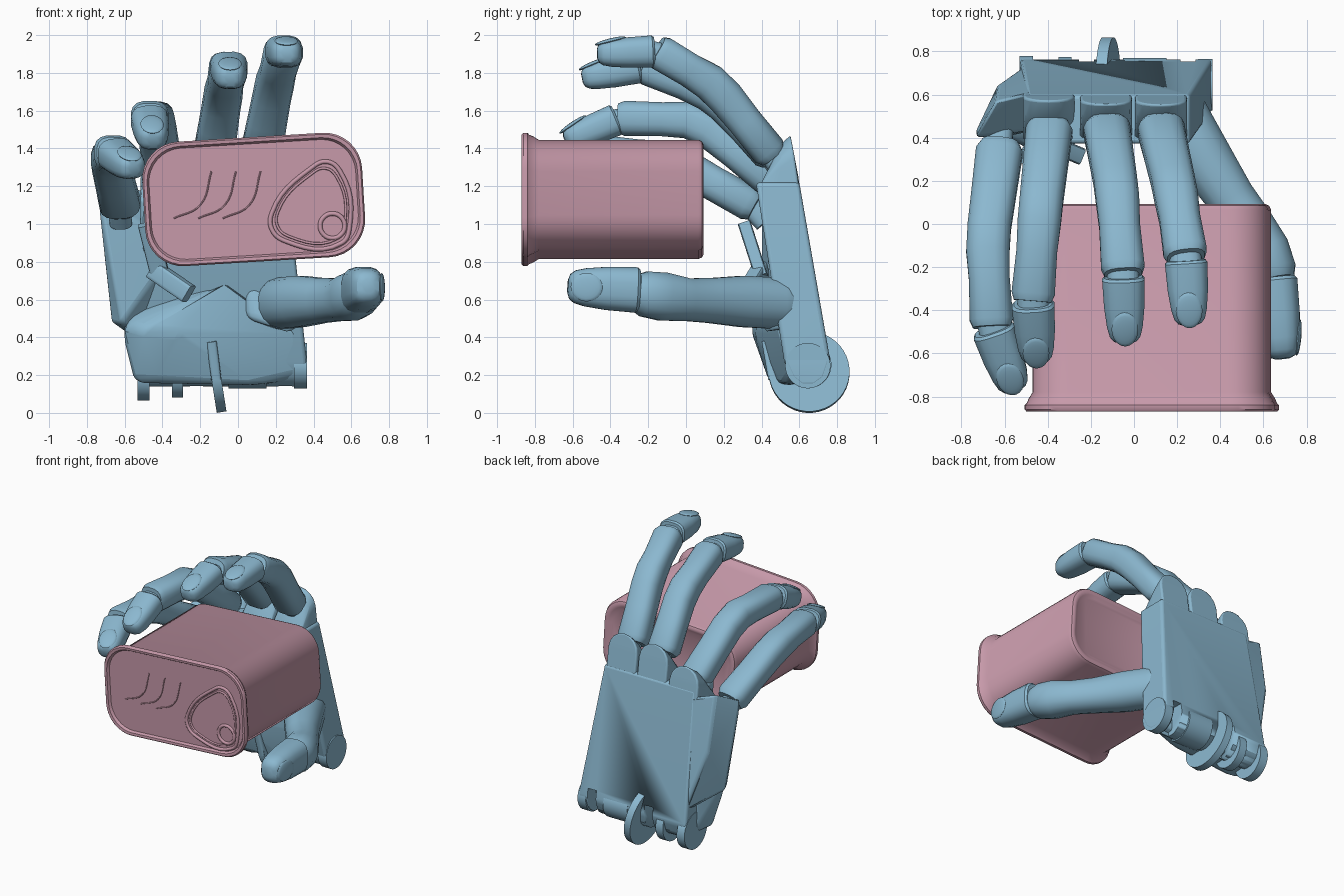
import bpy, bmesh, math
from mathutils import Vector as V

cube = bpy.data.objects.get("Cube")
if cube:
    bpy.data.objects.remove(cube, do_unlink=True)


def material(name, rgb):
    m = bpy.data.materials.new(name)
    m.use_nodes = True
    m.diffuse_color = (*rgb, 1)
    m.node_tree.nodes["Principled BSDF"].inputs["Base Color"].default_value = (*rgb, 1)
    return m


BLUE = material("soft blue", (0.26, 0.48, 0.63))
PINK = material("dusty pink", (0.57, 0.32, 0.40))


def finish(name, bm, mat, bevel=0, angle=32):
    bmesh.ops.recalc_face_normals(bm, faces=bm.faces)
    me = bpy.data.meshes.new(name)
    bm.to_mesh(me)
    bm.free()
    me.materials.append(mat)
    me.shade_smooth()
    me.set_sharp_from_angle(angle=math.radians(angle))
    ob = bpy.data.objects.new(name, me)
    bpy.context.collection.objects.link(ob)
    if bevel:
        b = ob.modifiers.new("Bevel", "BEVEL")
        b.width, b.segments = bevel, 3
        b.limit_method, b.angle_limit = "ANGLE", math.radians(25)
    return ob


def skin(bm, rings):
    loops = [[bm.verts.new(p) for p in r] for r in rings]
    n = len(loops[0])
    for a, b in zip(loops, loops[1:]):
        for i in range(n):
            j = (i + 1) % n
            bm.faces.new((a[i], a[j], b[j], b[i]))
    bm.faces.new(loops[0])
    bm.faces.new(loops[-1])


def frame(d, side):
    d = d.normalized()
    s = (side - d * side.dot(d)).normalized()
    return s, d.cross(s)


# Tube of rounded-square sections along a path
def loft(name, pts, radii, side=V((1, 0, 0)), n=16, power=0.72):
    pts = [V(p) for p in pts]
    rings = []
    for i, p in enumerate(pts):
        s, u = frame(pts[min(i + 1, len(pts) - 1)] - pts[max(i - 1, 0)], side)
        w, h = radii[i]
        ring = []
        for k in range(n):
            t = math.tau * (k + 0.5) / n
            c, q = math.cos(t), math.sin(t)
            ring.append(p + s * w * math.copysign(abs(c) ** power, c)
                        + u * h * math.copysign(abs(q) ** power, q))
        rings.append(ring)
    bm = bmesh.new()
    skin(bm, rings)
    return finish(name, bm, BLUE)


def hull(name, pts, bevel=0.03):
    bm = bmesh.new()
    vs = [bm.verts.new(p) for p in pts]
    res = bmesh.ops.convex_hull(bm, input=vs)
    junk = {g for g in res["geom_interior"] + res["geom_unused"] if isinstance(g, bmesh.types.BMVert)}
    bmesh.ops.delete(bm, geom=list(junk), context="VERTS")
    bmesh.ops.dissolve_limit(bm, angle_limit=0.03, verts=bm.verts, edges=bm.edges)
    return finish(name, bm, BLUE, bevel)


def disc(name, centre, axis, r, half):
    c, a = V(centre), V(axis).normalized() * half
    return loft(name, [c - a, c + a], [(r, r)] * 2, V((0, 1, 0)), 40, 1)


def nail(name, a, b, side, w, h):
    s, u = frame(b - a, side)
    bm = bmesh.new()
    bmesh.ops.create_uvsphere(bm, u_segments=20, v_segments=10, radius=1)
    d = (b - a).normalized()
    c = a.lerp(b, 0.76) + u * h
    tilt = (d - u * 0.2).normalized()
    up = tilt.cross(s)
    for v in bm.verts:
        x, y, z = v.co
        v.co = c + s * x * w + tilt * y * 0.085 + up * z * 0.014
    return finish(name, bm, BLUE)


def fingertip(name, a, b, side, w, h):
    steps = [(0, 0.9), (0.04, 1), (0.45, 0.95), (0.75, 0.84), (0.9, 0.72), (0.97, 0.55), (1, 0.3)]
    loft(name + "_tip", [a.lerp(b, t) for t, _ in steps], [(w * k, h * k) for _, k in steps], side)
    nail(name + "_nail", a, b, side, w * 0.62, h * 0.76)


# Four fingers: knuckle, middle joint, end joint, tip
FINGERS = {
    "index": [(0.12, 0.46, 1.36), (0.19, 0.16, 1.73), (0.24, -0.15, 1.915), (0.26, -0.47, 1.90)],
    "middle": [(-0.13, 0.46, 1.35), (-0.08, 0.16, 1.68), (-0.05, -0.225, 1.835), (-0.04, -0.55, 1.77)],
    "ring": [(-0.39, 0.46, 1.22), (-0.435, 0.06, 1.55), (-0.47, -0.35, 1.56), (-0.45, -0.64, 1.44)],
    "little": [(-0.62, 0.37, 1.09), (-0.68, -0.08, 1.34), (-0.66, -0.47, 1.38), (-0.55, -0.77, 1.29)],
}
X = V((1, 0, 0))
for name, joints in FINGERS.items():
    k, p, e, t = map(V, joints)
    path = [k, k.lerp(p, 0.08), k.lerp(p, 0.5), k.lerp(p, 0.85), p.lerp(e, 0.12),
            p.lerp(e, 0.45), p.lerp(e, 0.93), p.lerp(e, 1.02)]
    size = [(0.09, 0.075), (0.11, 0.095), (0.105, 0.093), (0.102, 0.1), (0.102, 0.1),
            (0.096, 0.091), (0.102, 0.094), (0.088, 0.08)]
    loft(name + "_finger", path, size, X)
    loft(name + "_end_hinge", [p.lerp(e, 0.85), e.lerp(t, 0.2)], [(0.075, 0.065)] * 2, X)
    loft(name + "_root_hinge", [k + V((0, 0.05, -0.08)), k.lerp(p, 0.1)], [(0.06, 0.06)] * 2, X)
    fingertip(name, e.lerp(t, 0.06), t, X, 0.1, 0.086)

# Thumb
DOWN = V((0, 0, -1))
thumb = [(0.19, 0.62, 0.58), (0.2, 0.57, 0.58), (0.23, 0.48, 0.58), (0.33, 0.3, 0.59), (0.45, 0.12, 0.595),
         (0.54, 0.0, 0.6), (0.6, -0.12, 0.615), (0.64, -0.22, 0.63), (0.65, -0.265, 0.64)]
thick = [0.085, 0.125, 0.138, 0.138, 0.12, 0.115, 0.13, 0.122, 0.1]
loft("thumb", thumb, [(r, r * 0.95) for r in thick], DOWN, power=0.9)
fingertip("thumb", V((0.65, -0.25, 0.65)), V((0.69, -0.625, 0.67)), DOWN, 0.122, 0.108)

# Palm slab, with a tilted side section and rounded wrist edge
slab = []
for z, front, back, left, right in [(1.22, 0.37, 0.6, -0.5, 0.26), (0.8, 0.45, 0.67, -0.5, 0.3),
                                    (0.27, 0.52, 0.765, -0.53, 0.365), (0.18, 0.56, 0.735, -0.53, 0.365),
                                    (0.14, 0.61, 0.68, -0.53, 0.365)]:
    slab += [(x, y, z) for x in (left, right) for y in (front, back)]
palm = hull("palm", slab, 0.02)

# Slots in the wrist edge of the palm
for i, x in enumerate((0.25, -0.22)):
    cutter = hull("wrist_slot_cutter_%d" % (i + 1), [(x + dx, y, z) for dx in (-0.035, 0.035)
                                                     for y in (0.62, 0.9) for z in (0.05, 0.34)], 0)
    cutter.hide_render = cutter.hide_viewport = True
    cut = palm.modifiers.new("Slot", "BOOLEAN")
    cut.object, cut.operation = cutter, "DIFFERENCE"

# Round-topped knuckle lobes along the top of the palm
for name, x, top in (("index", 0.125, 1.47), ("middle", -0.13, 1.46), ("ring", -0.395, 1.37)):
    lobe = [(x + s * 0.12, y, z) for s in (-1, 1)
            for y, z in [(0.39, min(top - 0.25, 1.2)), (0.45, 0.85), (0.65, 0.85)]]
    for i in range(9):
        a = i * math.pi / 8
        dx, z = 0.12 * math.cos(a), top - 0.12 * (1 - math.sin(a))
        lobe += [(x + dx, 0.555 + 0.19 * (1.46 - z), z), (x + dx, 0.5, z - 0.05)]
    hull(name + "_knuckle", lobe, 0.012)

# Folded outer panel that carries the little finger, with its inner flange and strap
hull("outer_palm", [(-0.735, 0.4, 1.14), (-0.735, 0.43, 1.05), (-0.51, 0.43, 1.0), (-0.64, 0.57, 1.22),
                    (-0.47, 0.61, 1.17), (-0.43, 0.44, 0.73), (-0.63, 0.65, 0.8), (-0.67, 0.5, 0.48),
                    (-0.62, 0.4, 0.47), (-0.5, 0.74, 0.36), (-0.42, 0.6, 0.4)], 0.025)
loft("palm_flange", [(-0.48, 0.31, 1.0), (-0.41, 0.4, 0.72)], [(0.05, 0.035)] * 2, power=0.3)
loft("palm_strap", [(-0.45, 0.4, 0.76), (-0.26, 0.32, 0.63)], [(0.05, 0.04)] * 2, V((0, 0, 1)), power=0.3)

# Heel of the hand and base of the thumb
hull("palm_heel", [(-0.63, 0.42, 0.48), (-0.55, 0.47, 0.16), (-0.5, 0.34, 0.44), (-0.33, 0.36, 0.42),
                   (-0.4, 0.44, 0.16), (-0.05, 0.46, 0.7), (0.0, 0.48, 0.4), (0.1, 0.52, 0.14),
                   (0.36, 0.56, 0.2), (0.33, 0.5, 0.42), (-0.53, 0.66, 0.17), (0.36, 0.66, 0.18),
                   (-0.5, 0.65, 0.6), (0.3, 0.65, 0.6)], 0.04)
hull("thumb_base", [(0.03, 0.48, 0.74), (0.05, 0.42, 0.5), (0.3, 0.4, 0.42), (0.33, 0.55, 0.44),
                    (0.3, 0.6, 0.72), (0.0, 0.6, 0.5)], 0.04)

# Wrist lugs, pivot disc and the strip in front of it
for i, (x, half, z, r) in enumerate([(-0.5, 0.032, 0.2, 0.135), (-0.32, 0.03, 0.21, 0.13),
                                     (0.05, 0.1, 0.255, 0.125), (0.33, 0.034, 0.25, 0.12)]):
    disc("wrist_lug_%d" % (i + 1), (x, 0.645, z), (1, 0, 0), r, half)
disc("wrist_pivot", (-0.12, 0.652, 0.215), (0.38, 0, 0.06), 0.214, 0.026)
loft("pivot_strip", [(-0.14, 0.43, 0.38), (-0.115, 0.465, 0.18)], [(0.027, 0.03)] * 2, power=0.5)

# Tin with flared rim and recessed ends
TILT = math.radians(3.5)


def tin_ring(y, off):
    a, b, r = 0.583 + off, 0.33 + off, 0.2 + off * 0.6
    ring = []
    for q, (sx, sz) in enumerate([(1, 1), (-1, 1), (-1, -1), (1, -1)]):
        for k in range(9):
            t = (q + k / 8) * math.pi / 2
            x, z = sx * (a - r) + r * math.cos(t), sz * (b - r) + r * math.sin(t)
            ring.append((0.083 + x * math.cos(TILT) - z * math.sin(TILT), y,
                         1.13 + x * math.sin(TILT) + z * math.cos(TILT)))
    return ring


bm = bmesh.new()
skin(bm, [tin_ring(y, o) for y, o in [
    (-0.85, -0.05), (-0.85, -0.035), (-0.868, -0.025), (-0.87, -0.008), (-0.86, 0), (-0.84, 0),
    (-0.83, -0.01), (-0.81, -0.018), (-0.78, -0.036), (0.065, -0.036), (0.085, -0.045),
    (0.092, -0.06), (0.088, -0.08), (0.075, -0.1)]])
finish("tin", bm, PINK, angle=40)


# Raised lines on the lid
def bead(name, pts, r, closed=True):
    cu = bpy.data.curves.new(name, "CURVE")
    cu.dimensions = "3D"
    cu.bevel_depth, cu.bevel_resolution, cu.resolution_u = r, 2, 6
    sp = cu.splines.new("BEZIER")
    sp.bezier_points.add(len(pts) - 1)
    sp.use_cyclic_u = closed
    for bp, (x, z) in zip(sp.bezier_points, pts):
        bp.co = (x, -0.85, z)
        bp.handle_left_type = bp.handle_right_type = "AUTO"
    cu.materials.append(PINK)
    bpy.context.collection.objects.link(bpy.data.objects.new(name, cu))


tab = [(0.18, 1.06), (0.38, 1.29), (0.47, 1.33), (0.54, 1.28), (0.59, 0.98), (0.55, 0.9), (0.25, 0.91), (0.18, 0.97)]
bead("pull_tab_outline", tab, 0.012)
bead("pull_tab_inner", [(0.4 + (x - 0.4) * 0.86, 1.08 + (z - 1.08) * 0.86) for x, z in tab], 0.007)
bead("pull_tab_ring", [(0.5 + 0.065 * math.cos(t * math.pi / 4), 0.99 + 0.065 * math.sin(t * math.pi / 4))
                       for t in range(8)], 0.012)
for i in range(3):
    x = -0.34 + i * 0.13
    bead("lid_leaf_%d" % (i + 1), [(x, 1.03), (x + 0.14, 1.1), (x + 0.2, 1.28)], 0.004, False)
